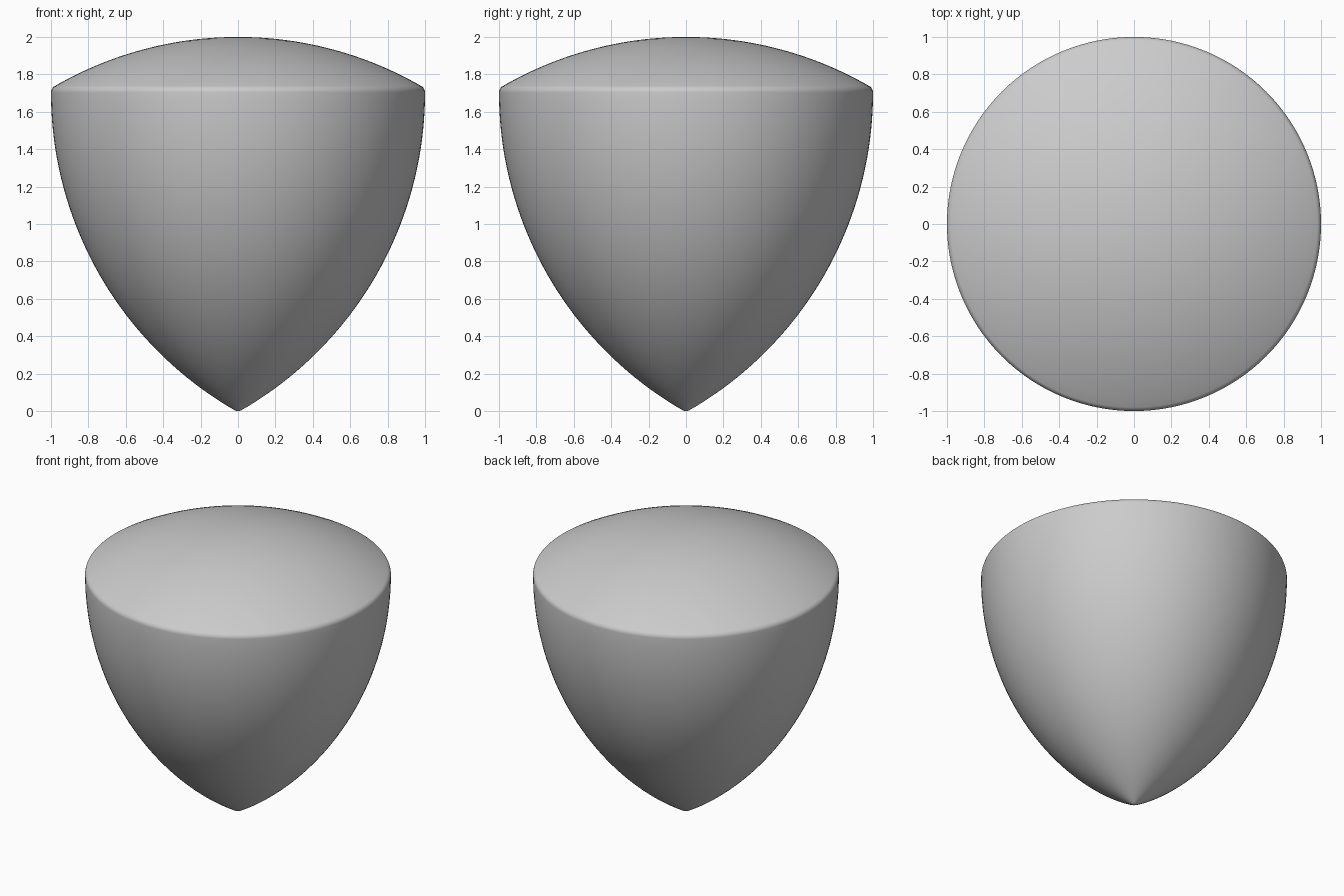
import bpy, bmesh
from math import cos, sin, pi, radians, sqrt

if "Cube" in bpy.data.objects:
    bpy.data.objects.remove(bpy.data.objects["Cube"], do_unlink=True)

ROUND = 0.04                 # radius of the softened corners
SIDE = 2 - 2 * ROUND         # side of the inner triangle
BIG = SIDE + ROUND           # radius of the long arcs
CORNER_Z = ROUND + SIDE * sqrt(3) / 2

# Half profile of a rounded constant-width triangle:
# centre x, centre z, radius, start angle, end angle, steps
arcs = [
    (0, ROUND, ROUND, -90, -60, 4),              # bottom tip
    (-SIDE / 2, CORNER_Z, BIG, -60, 0, 40),      # long side
    (SIDE / 2, CORNER_Z, ROUND, 0, 60, 8),       # rim
    (0, ROUND, BIG, 60, 90, 24),                 # domed top
]

bm = bmesh.new()
profile = []
for cx, cz, radius, start, end, steps in arcs:
    for i in range(steps + 1):
        if i == 0 and profile:
            continue                             # shared with the previous arc
        a = radians(start + (end - start) * i / steps)
        profile.append(bm.verts.new((cx + radius * cos(a), 0, cz + radius * sin(a))))
edges = [bm.edges.new(pair) for pair in zip(profile, profile[1:])]

# Revolve the profile and weld the seam and poles
bmesh.ops.spin(bm, geom=profile + edges, cent=(0, 0, 0), axis=(0, 0, 1),
               angle=2 * pi, steps=128, use_duplicate=False)
bmesh.ops.remove_doubles(bm, verts=bm.verts, dist=0.0001)
bmesh.ops.recalc_face_normals(bm, faces=bm.faces)
for face in bm.faces:
    face.smooth = True

mesh = bpy.data.meshes.new("rounded_body")
bm.to_mesh(mesh)
bm.free()

grey = bpy.data.materials.new("light_grey")
grey.use_nodes = True
colour = (0.6, 0.6, 0.6, 1)
grey.diffuse_color = colour
grey.node_tree.nodes["Principled BSDF"].inputs["Base Color"].default_value = colour
mesh.materials.append(grey)

body = bpy.data.objects.new("rounded_body", mesh)
bpy.context.collection.objects.link(body)
